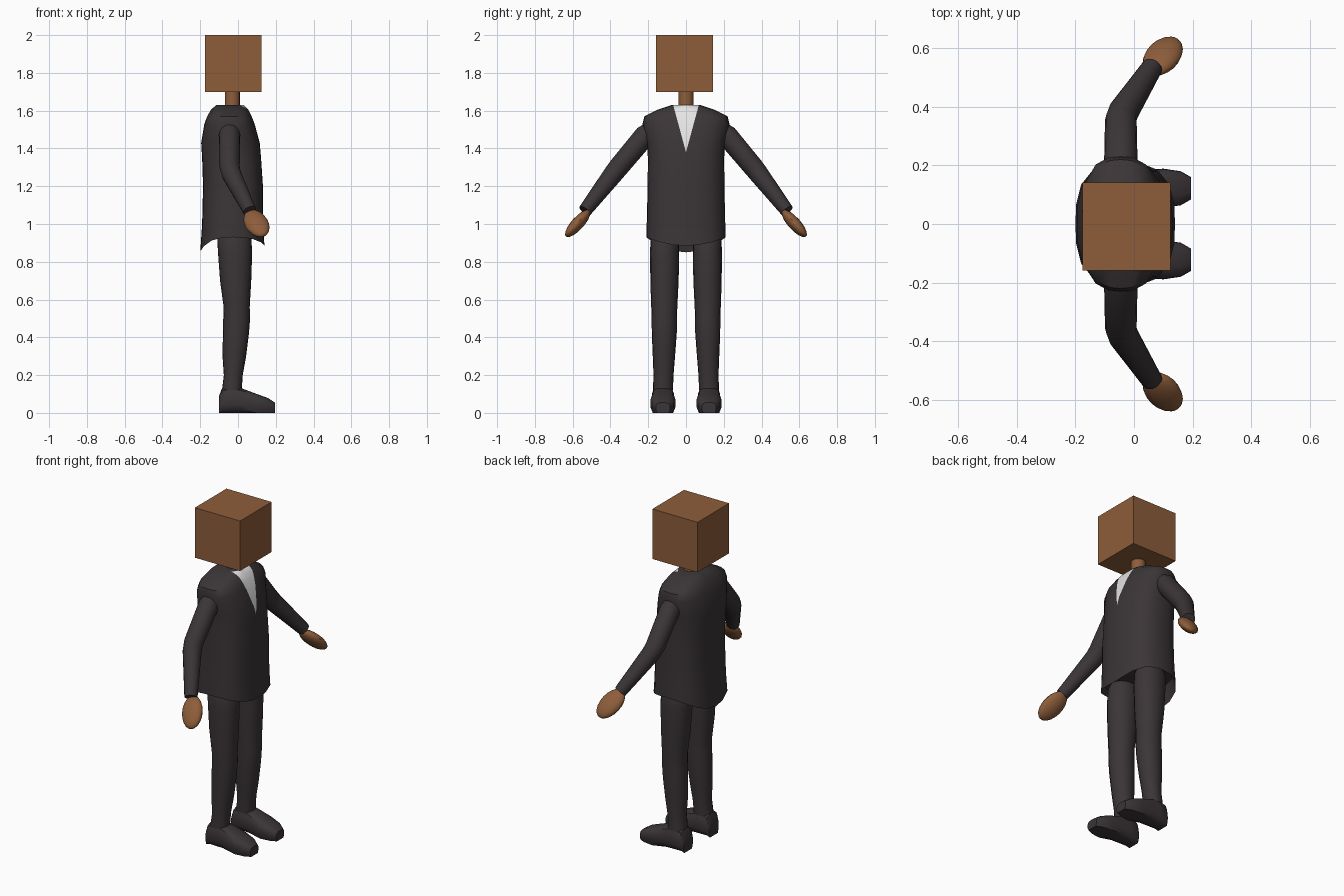
import bpy, bmesh, math
from mathutils import Vector

if "Cube" in bpy.data.objects:
    bpy.data.objects.remove(bpy.data.objects["Cube"])


def material(name, color):
    m = bpy.data.materials.new(name)
    m.diffuse_color = (*color, 1)
    m.use_nodes = True
    m.node_tree.nodes["Principled BSDF"].inputs["Base Color"].default_value = m.diffuse_color
    return m


BROWN = material("brown", (0.27, 0.11, 0.043))
CLOTH = material("charcoal cloth", (0.043, 0.035, 0.037))
WHITE = material("shirt white", (0.78, 0.78, 0.78))


def finish(bm, name, mats, smooth=40):
    bmesh.ops.recalc_face_normals(bm, faces=bm.faces)
    me = bpy.data.meshes.new(name)
    bm.to_mesh(me)
    bm.free()
    ob = bpy.data.objects.new(name, me)
    bpy.context.collection.objects.link(ob)
    for m in mats:
        me.materials.append(m)
    if smooth:
        bpy.ops.object.select_all(action='DESELECT')
        ob.select_set(True)
        bpy.context.view_layer.objects.active = ob
        bpy.ops.object.shade_smooth_by_angle(angle=math.radians(smooth))
    return ob


def ring(center, u, v, power=2.0, n=16):
    """Superellipse ring around center with half axes u and v."""
    pts = []
    for i in range(n):
        a = 2 * math.pi * i / n
        c, s = math.cos(a), math.sin(a)
        f = (abs(c) ** power + abs(s) ** power) ** (-1 / power)
        pts.append(Vector(center) + Vector(u) * c * f + Vector(v) * s * f)
    return pts


def loft(rings):
    bm = bmesh.new()
    loops = [[bm.verts.new(p) for p in r] for r in rings]
    n = len(loops[0])
    for a, b in zip(loops, loops[1:]):
        for i in range(n):
            bm.faces.new((a[i], a[(i + 1) % n], b[(i + 1) % n], b[i]))
    bm.faces.new(loops[0])
    bm.faces.new(loops[-1])
    return bm


def flat_ring(z, x0, x1, hy, yc=0, power=2.0, n=16):
    return ring(((x0 + x1) / 2, yc, z), ((x1 - x0) / 2, 0, 0), (0, hy, 0), power, n)


# Head and neck
bm = bmesh.new()
bmesh.ops.create_cube(bm, size=0.3)
bmesh.ops.translate(bm, verts=bm.verts, vec=(-0.026, -0.008, 1.85))
finish(bm, "head", [BROWN], smooth=0)
finish(loft([flat_ring(z, -0.07, 0.01, 0.04) for z in (1.58, 1.72)]), "neck", [BROWN])

# Jacket: recessed underside, curved hem, body, shoulders
hem = flat_ring(0.93, -0.2, 0.14, 0.21, 0, 2.8, 20)
for p in hem:
    drop = 0.08 if p.x < -0.03 else 0.045
    p.z -= drop * max(0, 1 - (p.y / 0.21) ** 2)
body = [(1.0, -0.19, 0.133, 0.208), (1.2, -0.185, 0.132, 0.203),
        (1.35, -0.19, 0.122, 0.202), (1.43, -0.195, 0.115, 0.206),
        (1.53, -0.178, 0.088, 0.23), (1.57, -0.163, 0.072, 0.22),
        (1.605, -0.143, 0.055, 0.15), (1.63, -0.115, 0.03, 0.075)]
rings = [flat_ring(0.96, -0.18, 0.12, 0.195, 0, 2.8, 20), hem]
rings += [flat_ring(*b, 0, 2.8, 20) for b in body]
bm = loft(rings)

# Shirt opening: cut a V into the chest faces
slope = 0.25 / 0.068
for side in (1, -1):
    chest = [f for f in bm.faces
             if f.calc_center_median().x > -0.02 and 1.3 < f.calc_center_median().z < 1.625]
    geom = set(chest)
    for f in chest:
        geom.update(f.verts)
        geom.update(f.edges)
    bmesh.ops.bisect_plane(bm, geom=list(geom), dist=1e-5, plane_co=(0, 0, 1.38),
                           plane_no=(0, side * slope, -1))
for f in bm.faces:
    c = f.calc_center_median()
    if c.x > -0.02 and c.z < 1.628 and c.z - 1.38 > abs(c.y) * slope:
        f.material_index = 1
finish(bm, "jacket", [CLOTH, WHITE])


def tube(points, radii):
    rs = []
    for i, p in enumerate(points):
        d = (points[min(i + 1, len(points) - 1)] - points[max(i - 1, 0)]).normalized()
        u = Vector((1, 0, 0))
        u = (u - d * u.dot(d)).normalized()
        rs.append(ring(p, u * radii[i], d.cross(u) * radii[i]))
    return loft(rs)


for side, label in ((1, "left"), (-1, "right")):
    # Sleeve, bent at the elbow
    path = [Vector((x, side * y, z)) for x, y, z in
            ((-0.045, 0.17, 1.51), (-0.045, 0.215, 1.47), (-0.045, 0.355, 1.303),
             (-0.035, 0.385, 1.265), (0.062, 0.535, 1.07))]
    finish(tube(path, (0.045, 0.057, 0.054, 0.052, 0.036)), label + "_sleeve", [CLOTH])

    # Hand: flattened egg pointing down and outward
    bm = bmesh.new()
    bmesh.ops.create_uvsphere(bm, u_segments=16, v_segments=10, radius=1)
    along = Vector((0.4, side * 0.62, -0.67)).normalized()
    wide = Vector((1, 0, 0.1))
    wide = (wide - along * wide.dot(along)).normalized()
    thin = along.cross(wide)
    for v in bm.verts:
        x, y, z = v.co
        v.co = (Vector((0.098, side * 0.573, 1.003)) + along * z * 0.098
                + wide * x * 0.062 + thin * y * 0.033)
    finish(bm, label + "_hand", [BROWN])

    # Trouser leg with knee and calf
    leg = [(0.98, -0.09, 0.05, 0.06, 0.112), (0.93, -0.11, 0.07, 0.076, 0.112),
           (0.85, -0.106, 0.075, 0.077, 0.113), (0.7, -0.095, 0.07, 0.075, 0.114),
           (0.56, -0.076, 0.062, 0.069, 0.115), (0.5, -0.078, 0.064, 0.067, 0.115),
           (0.42, -0.08, 0.058, 0.066, 0.115), (0.3, -0.082, 0.043, 0.059, 0.117),
           (0.2, -0.075, 0.025, 0.053, 0.119), (0.12, -0.085, 0.02, 0.053, 0.122)]
    finish(loft([flat_ring(z, a, b, hy, side * yc, 2.2) for z, a, b, hy, yc in leg]),
           label + "_trouser_leg", [CLOTH])

    # Shoe with a flat sole, tapering to the toe
    shoe = [(-0.1, 0.045, 0.09), (-0.085, 0.056, 0.13), (-0.03, 0.06, 0.142),
            (0.02, 0.06, 0.13), (0.1, 0.067, 0.1), (0.16, 0.058, 0.078),
            (0.195, 0.038, 0.055)]
    rs = [ring((x, side * 0.122, h / 2), (0, hy, 0), (0, 0, h / 2), 3.2)
          for x, hy, h in shoe]
    for r in rs:
        for p in r:
            if p.z < 0.012:
                p.z = 0
    finish(loft(rs), label + "_shoe", [CLOTH])
